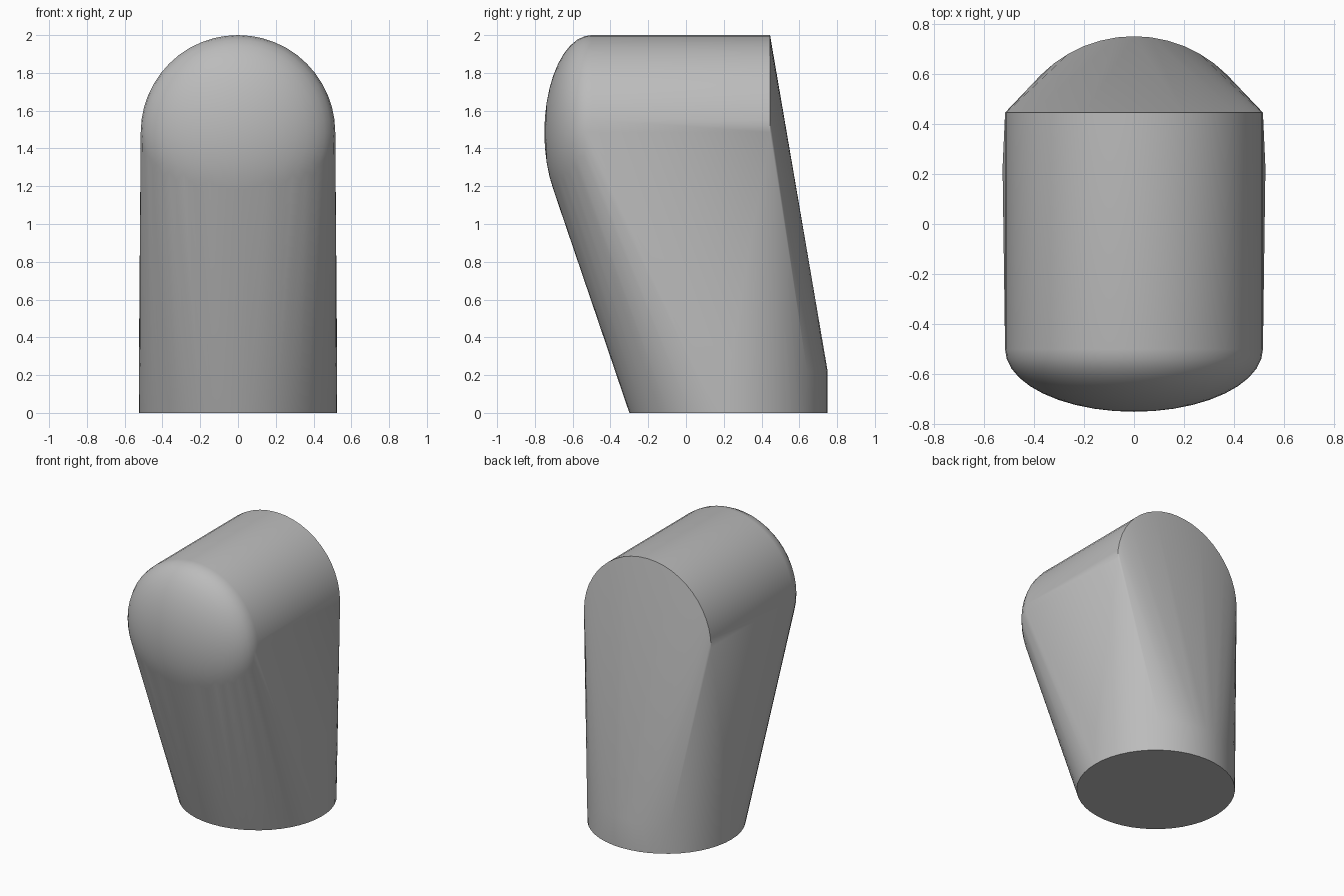
import bpy, bmesh
from math import sin, cos, pi, radians

cube = bpy.data.objects.get("Cube")
if cube:
    bpy.data.objects.remove(cube, do_unlink=True)

SEG = 48
BASE_R, BASE_Y, BASE_H = 0.525, 0.225, 0.22
HEAD_R, HEAD_Z = 0.515, 1.485
BACK_Y, FRONT_Y, NOSE = 0.445, -0.5, 0.25

grey = bpy.data.materials.new("plain grey")
grey.use_nodes = True
colour = (0.5, 0.5, 0.5, 1)
grey.diffuse_color = colour
grey.node_tree.nodes["Principled BSDF"].inputs["Base Color"].default_value = colour


def ring(bm, radius, place):
    """Add a ring of points, placed by a function of its two coordinates."""
    for i in range(SEG):
        a = 2 * pi * i / SEG
        bm.verts.new(place(radius * cos(a), radius * sin(a)))


bm = bmesh.new()
# Short upright cylinder at the foot
for z in (0, BASE_H):
    ring(bm, BASE_R, lambda u, v: (u, BASE_Y + v, z))
# Lying cylinder at the head, cut flat at the back
ring(bm, HEAD_R, lambda u, v: (u, BACK_Y, HEAD_Z + v))
# Flattened dome at the front of the head
RINGS = 10
for k in range(RINGS):
    t = pi / 2 * k / RINGS
    ring(bm, HEAD_R * cos(t), lambda u, v: (u, FRONT_Y - NOSE * sin(t), HEAD_Z + v))
bm.verts.new((0, FRONT_Y - NOSE, HEAD_Z))

# Wrap one tight skin around the foot and the head
hull = bmesh.ops.convex_hull(bm, input=bm.verts[:])
loose = {g for g in hull["geom_interior"] + hull["geom_unused"]
         if isinstance(g, bmesh.types.BMVert)}
bmesh.ops.delete(bm, geom=list(loose), context='VERTS')
bmesh.ops.dissolve_limit(bm, angle_limit=radians(0.2), verts=bm.verts[:], edges=bm.edges[:])
bmesh.ops.recalc_face_normals(bm, faces=bm.faces[:])

mesh = bpy.data.meshes.new("slanted_body")
bm.to_mesh(mesh)
bm.free()
mesh.materials.append(grey)
body = bpy.data.objects.new("slanted_body", mesh)
bpy.context.collection.objects.link(body)

# Smooth skin with crisp rims
bpy.ops.object.select_all(action='DESELECT')
body.select_set(True)
bpy.context.view_layer.objects.active = body
bpy.ops.object.shade_smooth_by_angle(angle=radians(30))
